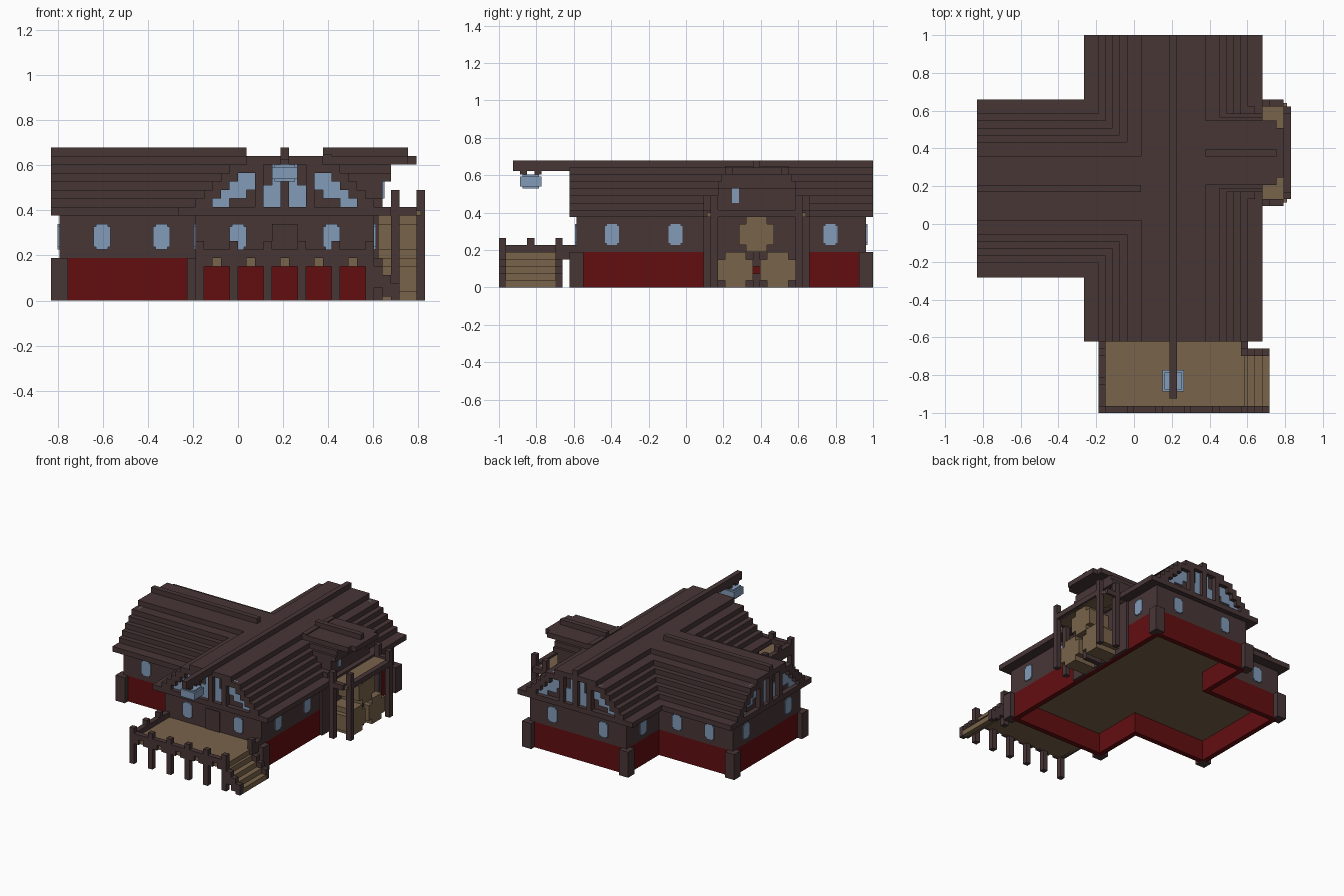
import bpy, bmesh

if "Cube" in bpy.data.objects:
    bpy.data.objects.remove(bpy.data.objects["Cube"])

U = 2 / 53          # one block; parts are laid out in block counts


def material(name, srgb):
    lin = [((c / 255 + 0.055) / 1.055) ** 2.4 for c in srgb] + [1]
    m = bpy.data.materials.new(name)
    m.use_nodes = True
    m.diffuse_color = lin
    m.node_tree.nodes["Principled BSDF"].inputs["Base Color"].default_value = lin
    return m


BROWN = material("dark brown wood", (72, 54, 54))
TAN = material("tan planks", (120, 99, 74))
BLUE = material("pale blue glass", (130, 155, 184))
RED = material("deep red", (98, 14, 16))


def part(name, mat, boxes):
    """One object from boxes (x0, x1, y0, y1, z0, z1) in blocks."""
    bm = bmesh.new()
    for x0, x1, y0, y1, z0, z1 in boxes:
        made = bmesh.ops.create_cube(bm, size=1)
        for v in made["verts"]:
            v.co = (((x1 if v.co.x > 0 else x0) - 22) * U,
                    (y1 if v.co.y > 0 else y0) * U - 1,
                    (z1 if v.co.z > 0 else z0) * U)
    me = bpy.data.meshes.new(name)
    bm.to_mesh(me)
    bm.free()
    me.materials.append(mat)
    ob = bpy.data.objects.new(name, me)
    bpy.context.collection.objects.link(ob)
    return ob


def plate(side, p, a0, a1, z0, z1, t=0.2):
    """Thin box on a wall plane p, facing side, running a0..a1 along it."""
    lo, hi = (p - t, p) if side[0] == "-" else (p, p + t)
    return (a0, a1, lo, hi, z0, z1) if side[1] == "y" else (lo, hi, a0, a1, z0, z1)


# Walls follow the T-shaped outline
def walls(z0, z1):
    runs = [(17, 38, 11, 12), (17, 38, 51, 52), (37, 38, 11, 52), (17, 18, 11, 22),
            (17, 18, 41, 52), (1, 18, 21, 22), (1, 18, 41, 42), (1, 2, 21, 42)]
    return [r + (z0, z1) for r in runs]


part("lower_walls", RED, walls(0, 5))
part("upper_walls", BROWN, walls(5, 10.5))
part("floor", TAN, [(18, 37, 12, 51, 4, 5), (2, 18, 22, 41, 4, 5)])
part("corner_posts", BROWN,
     [(x, x + 2, y, y + 2, 0, 5) for x, y in
      [(16, 10), (37, 10), (16, 51), (37, 51), (0, 20), (0, 41)]])

# Stepped roofs: OFF is the inset of each course from the eave
OFF = [0, 2, 3, 4, 5, 6, 8]
SPAN = 25


def courses():
    for i, o in enumerate(OFF):
        z = 10 + i
        if i == len(OFF) - 1:
            yield o, SPAN - o, z
        else:
            w = OFF[i + 1] + 1
            yield o, w, z
            yield SPAN - w, SPAN - o, z


part("main_roof", BROWN, [(15 + a, 15 + b, 10, 53, z, z + 1) for a, b, z in courses()])
part("west_roof", BROWN, [(0, 23, 19 + a, 19 + b, z, z + 1) for a, b, z in courses()])
part("main_ridge_beam", BROWN, [(27, 28, 2, 53, 16.5, 18)])
part("west_ridge_beam", BROWN, [(0, 23, 31, 32, 17, 18)])
part("east_dormer", BROWN,
     [(30, 39, 30, 43, 10, 12), (30, 39, 31, 42, 12, 14), (30, 40, 31, 42, 14, 15),
      (31, 40, 31.5, 41.5, 15, 16), (32, 42, 32, 41, 16, 17), (42, 43, 33, 40, 16, 17),
      (32, 42, 36, 37, 17, 18), (32, 33, 32, 41, 17, 17.2)])

# Gable ends with stepped glazing
gable, ledge = [], []
for i, o in enumerate(OFF):
    z, a, b = 10 + i, o, SPAN - o
    gable += [(15 + a, 15 + b, 11, 12, z, z + 1), (15 + a, 15 + b, 51, 52, z, z + 1),
              (1, 2, 19 + a, 19 + b, z, z + 1)]
ledge = [(15, 40, 10, 12, 10, 11), (15, 40, 51, 53, 10, 11), (0, 2, 19, 44, 10, 11)]
part("gable_walls", BROWN, gable)
part("gable_ledges", BROWN, ledge)

PANES = [(3, 6, 11, 12), (4, 6, 12, 13), (6, 8, 12, 15), (7, 9, 13, 16), (10, 12, 11, 13.6),
         (11, 12, 13.6, 16)]
GABLES = [("-y", 11, 15), ("+y", 52, 15), ("-x", 1, 19)]
glass, mullions = [], []
for side, p, start in GABLES:
    for a0, a1, z0, z1 in PANES:
        for b0, b1 in ((a0, a1), (SPAN - a1, SPAN - a0)):
            glass.append(plate(side, p, start + b0, start + b1, z0, z1))
    for a in (9, 12, 15):
        mullions.append(plate(side, p, start + a, start + a + 1, 11, 16, 1))
part("gable_glass", BLUE, glass)
part("gable_mullions", BROWN, mullions)

# Wall windows: plates with clipped corners
spots = [("-y", 21, 5), ("-y", 21, 12), ("+y", 42, 5), ("+y", 42, 12),
         ("-y", 11, 21), ("-y", 11, 32), ("+y", 52, 21), ("+y", 52, 32),
         ("+x", 38, 15), ("+x", 38, 24), ("+x", 38, 46),
         ("-x", 17, 15), ("-x", 17, 46), ("-x", 1, 24), ("-x", 1, 37)]
panes = []
for side, p, a in spots:
    panes += [plate(side, p, a, a + 2, 6.3, 8.7), plate(side, p, a + .3, a + 1.7, 6, 9)]
part("windows", BLUE, panes)
part("dormer_window", BLUE, [plate("+x", 39, 33, 34, 12, 14)])
part("front_door", BROWN, [plate("-y", 11, 26, 29, 5, 9)])

# Lantern hanging from the ridge beam
part("lantern", BLUE, [(26, 29, 3, 6, 14.3, 15.7), (26.3, 28.7, 3.3, 5.7, 14, 16)])
part("lantern_hooks", BROWN, [(27, 28, y, y + 1, 16, 17) for y in (3, 5)])

# Front deck with railing and posts
posts = range(17, 38, 4)
part("deck_floor", TAN, [(17.5, 37.5, 0.5, 11, 4, 5)])
part("deck_posts", BROWN, [(x, x + 1, 0, 1, 0, 7) for x in posts]
     + [(17, 18, y, y + 1, 4, 7) for y in (4, 8)] + [(37, 38, 8, 9, 0, 7)])
part("deck_rail", BROWN, [(17, 38, 0, 1, 5, 6), (17, 18, 0, 11, 4, 6), (37, 38, 8, 11, 4, 6)]
     + [(max(17, x - 1), min(38, x + 2), 0, 1, 4, 5) for x in posts])

# Side stairs going down to the right
part("stair_treads", TAN, [(37 + i, 38 + i, 1, 8, max(0, 2.5 - i), 4 - i) for i in range(4)])
part("stair_stringers", BROWN,
     [(37 + i, 38 + i, y, y + 1, max(0, 2.5 - i), 5 - i) for i in range(4) for y in (0, 8)])

# East balcony on tall posts
part("balcony_floor", TAN, [(38, 43.5, 29.5, 43.5, 10, 10.6)])
part("balcony_rail", BROWN, [(38, 43, 29, 30, 10, 11), (38, 43, 43, 44, 10, 11),
                             (43, 44, 30, 43, 10, 11)])
part("balcony_posts", BROWN, [(x, x + 1, y, y + 1, 0, 13) for x, y in
                              [(40, 29), (43, 30), (40, 43), (43, 42)]])
part("barrel_rack", BROWN, [(38, 38.5, 29, 44, 5, 10), (38, 38.5, 29, 36, 0, 5),
                            (38, 38.5, 37, 44, 0, 5), (38, 42, 36, 37, 0, 2),
                            (38, 42, 36, 37, 3, 5)])


# Stack of three barrels beneath the balcony
def barrel(y, z):
    return [(38, 43, y, y + 5, z + 1, z + 4), (38, 43, y + 1, y + 4, z, z + 5)]


part("barrels", TAN, barrel(31, 0) + barrel(37, 0) + barrel(34, 5))
